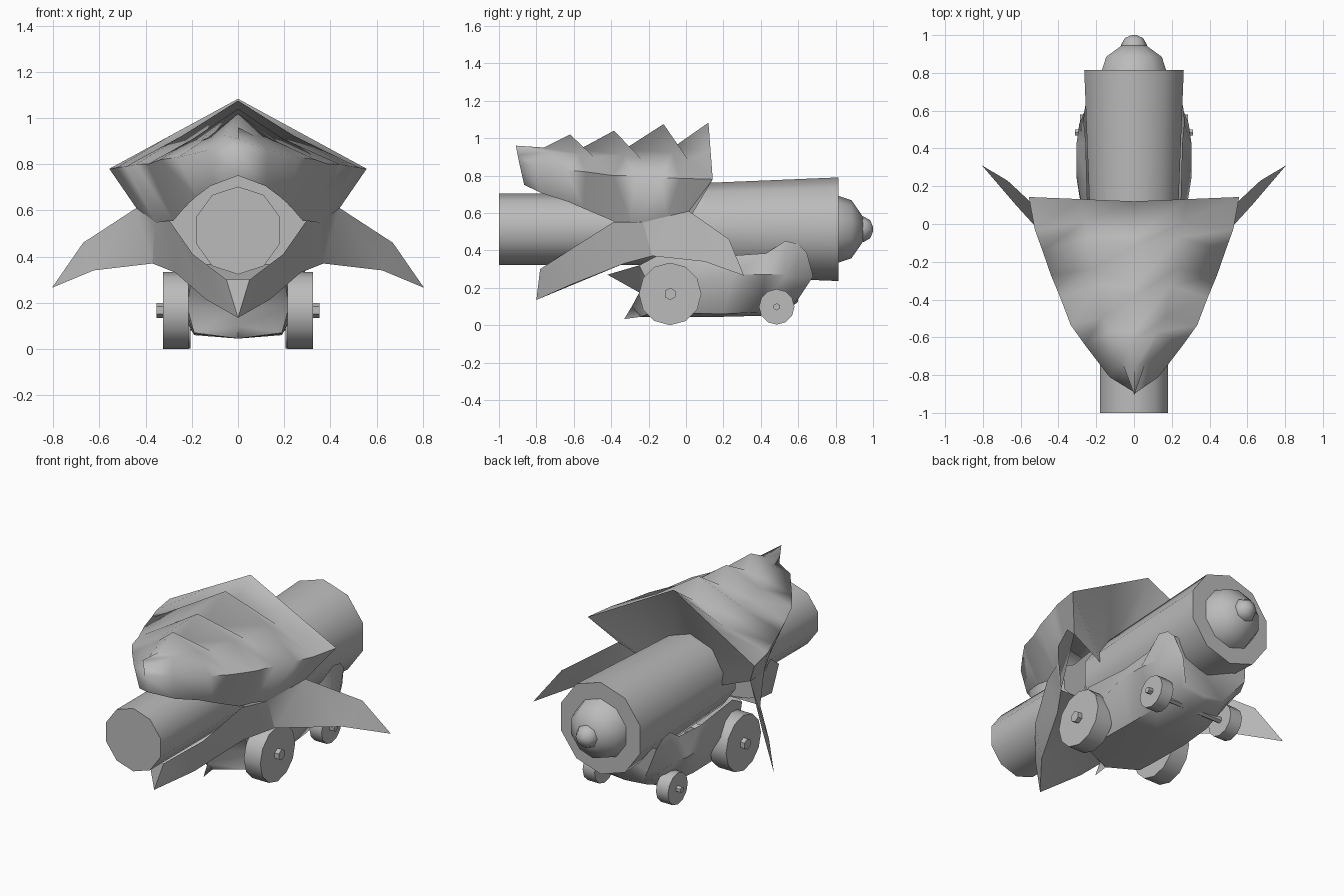
import bpy, bmesh, math
from mathutils import Vector

cube = bpy.data.objects.get("Cube")
if cube:
    bpy.data.objects.remove(cube, do_unlink=True)

grey = bpy.data.materials.new("plain grey")
grey.use_nodes = True
GREY = (0.5, 0.5, 0.5, 1)
grey.diffuse_color = GREY
bsdf = grey.node_tree.nodes["Principled BSDF"]
bsdf.inputs["Base Color"].default_value = GREY
bsdf.inputs["Roughness"].default_value = 0.7


def finish(name, bm, angle):
    """Clean the mesh, shade it and add it to the scene."""
    bmesh.ops.remove_doubles(bm, verts=bm.verts, dist=0.0005)
    bmesh.ops.recalc_face_normals(bm, faces=bm.faces)
    me = bpy.data.meshes.new(name)
    bm.to_mesh(me)
    bm.free()
    me.materials.append(grey)
    me.shade_smooth()
    me.set_sharp_from_angle(angle=math.radians(angle))
    ob = bpy.data.objects.new(name, me)
    bpy.context.collection.objects.link(ob)
    return ob


def lathe_y(name, profile, z, sides):
    """Solid of revolution along y from (y, radius) pairs."""
    bm = bmesh.new()
    rings = []
    for y, r in profile:
        rings.append([bm.verts.new((r * math.sin(t), y, z + r * math.cos(t)))
                      for t in (2 * math.pi * i / sides for i in range(sides))])
    for a, b in zip(rings, rings[1:]):
        for i in range(sides):
            j = (i + 1) % sides
            bm.faces.new((a[i], a[j], b[j], b[i]))
    bm.faces.new(rings[0])
    bm.faces.new(rings[-1])
    return finish(name, bm, 44)


def cylinder_x(name, x0, x1, y, z, r, sides):
    """Closed cylinder along x."""
    bm = bmesh.new()
    ends = [[bm.verts.new((x, y + r * math.sin(t), z + r * math.cos(t)))
             for t in (2 * math.pi * i / sides for i in range(sides))] for x in (x0, x1)]
    for i in range(sides):
        j = (i + 1) % sides
        bm.faces.new((ends[0][i], ends[0][j], ends[1][j], ends[1][i]))
    for e in ends:
        bm.faces.new(e)
    return finish(name, bm, 35)


def mirrored_shell(name, sections, angle, cap_last=False):
    """Skin half sections (centre line first) and mirror them across x."""
    bm = bmesh.new()
    rows = []
    for s in sections:
        left = [(-x, y, z) for x, y, z in reversed(s[1:])]
        rows.append([bm.verts.new(p) for p in left + list(s)])
    for a, b in zip(rows, rows[1:]):
        for i in range(len(a) - 1):
            bm.faces.new((a[i], a[i + 1], b[i + 1], b[i]))
    if cap_last:
        bm.faces.new(rows[-1])
    return finish(name, bm, angle)


# Barrel, flared rear body, rounded rear cap and knob
CZ = 0.513
lathe_y("front_barrel", [(-1.0, 0.19), (0.0, 0.19)], CZ, 10)
lathe_y("rear_body", [(-0.15, 0.237), (0.815, 0.277)], CZ, 10)
lathe_y("rear_cap", [(0.81, 0.18), (0.885, 0.155), (0.945, 0.068)], CZ, 10)
lathe_y("rear_knob", [(0.93, 0.068), (0.95, 0.068), (0.985, 0.048), (1.0, 0.012)], CZ, 8)

# Ridged hood: ridge, widest point and lower rim of each section
hood_sections = [
    ((0, -.91, .96), (0, -.89, .86), (0, -.865, .75)),
    ((0, -.76, .95), (.13, -.81, .86), (.12, -.77, .705)),
    ((0, -.62, 1.02), (.26, -.64, .83), (.18, -.63, .66)),
    ((0, -.57, .94), (.335, -.535, .82), (.22, -.55, .625)),
    ((0, -.385, 1.04), (.39, -.39, .80), (.28, -.385, .555)),
    ((0, -.33, .94), (.44, -.27, .80), (.31, -.30, .553)),
    ((0, -.12, 1.075), (.485, -.14, .79), (.36, -.23, .55)),
    ((0, -.07, .95), (.525, -.03, .785), (.40, -.10, .58)),
    ((0, .12, 1.083), (.557, .143, .78), (.44, .016, .61)),
]
hood = []
for n, (ridge, wide, rim) in enumerate(hood_sections):
    valley = n % 2 == 1
    mid = Vector(ridge).lerp(Vector(wide), 0.5)
    if 0 < n < 8:
        mid += Vector((0, 0.06, 0.02 if valley else -0.01))
    hood.append([ridge, tuple(mid), wide, rim])
mirrored_shell("ridged_hood", hood, 85)

# Wall closing the hood down to the body, and bulkhead behind the mouth
mirrored_shell("hood_back_wall", [
    hood[-1],
    [(0, -.05, .74), (.13, -.05, .69), (.215, -.03, .59), (.235, -.01, .52)],
], 30)
mirrored_shell("mouth_bulkhead", [
    [(0, -.2, .75), (.15, -.2, .70), (.26, -.2, .58), (.34, -.2, .54)],
    [(0, -.2, .33), (.15, -.2, .36), (.28, -.2, .38), (.33, -.2, .40)],
], 30)

# Lower jaw: floor centre, lower rim and upper rim, from back to blunt bow
mirrored_shell("lower_jaw", [
    [(0, -.18, .37), (.37, -.18, .37), (.36, -.23, .55)],
    [(0, -.33, .33), (.27, -.33, .33), (.295, -.385, .553)],
    [(0, -.62, .21), (.14, -.62, .215), (.195, -.61, .41)],
    [(0, -.80, .135), (0, -.80, .135), (.05, -.78, .30)],
], 40, cap_last=True)

# Swept side fins
A, B, C, D, E, F = ((.36, -.23, .55), (.44, .016, .61), (.67, .23, .46),
                    (.805, .31, .265), (.625, .10, .34), (.37, -.18, .37))
for side, sx in (("left", 1), ("right", -1)):
    bm = bmesh.new()
    for poly in ((A, B, F), (B, C, E), (B, E, F), (C, D, E)):
        bm.faces.new([bm.verts.new((sx * x, y, z)) for x, y, z in poly])
    finish(side + "_fin", bm, 40)

# Carriage hull from pointed prow to stern: keel, bilge, flank and top edge
mirrored_shell("carriage_hull", [
    [(0, -.33, .033), (0, -.29, .10), (0, -.25, .175), (0, -.42, .27)],
    [(0, -.24, .045), (.19, -.18, .07), (.22, -.18, .18), (.20, -.25, .32)],
    [(0, -.08, .045), (.19, -.08, .065), (.25, -.10, .22), (.24, -.10, .40)],
    [(0, .20, .045), (.19, .20, .06), (.305, .25, .27), (.25, .22, .37)],
    [(0, .40, .05), (.18, .40, .07), (.305, .42, .27), (.255, .43, .385)],
    [(0, .50, .08), (.17, .50, .10), (.29, .53, .27), (.265, .53, .45)],
    [(0, .58, .11), (.15, .585, .125), (.265, .59, .25), (.262, .60, .435)],
    [(0, .60, .125), (.13, .60, .14), (.22, .68, .26), (.255, .645, .39)],
], 50, cap_last=True)

# Axles and wheels
for label, y, z, r, x0, x1, ax, ar in (
        ("front", -.085, .167, .167, .215, .325, .352, .033),
        ("rear", .485, .098, .095, .205, .285, .313, .019)):
    cylinder_x(label + "_axle", -ax, ax, y, z, ar, 6)
    for side, sx in (("left", 1), ("right", -1)):
        cylinder_x(f"{label}_{side}_wheel", sx * x0, sx * x1, y, z, r, 12)
